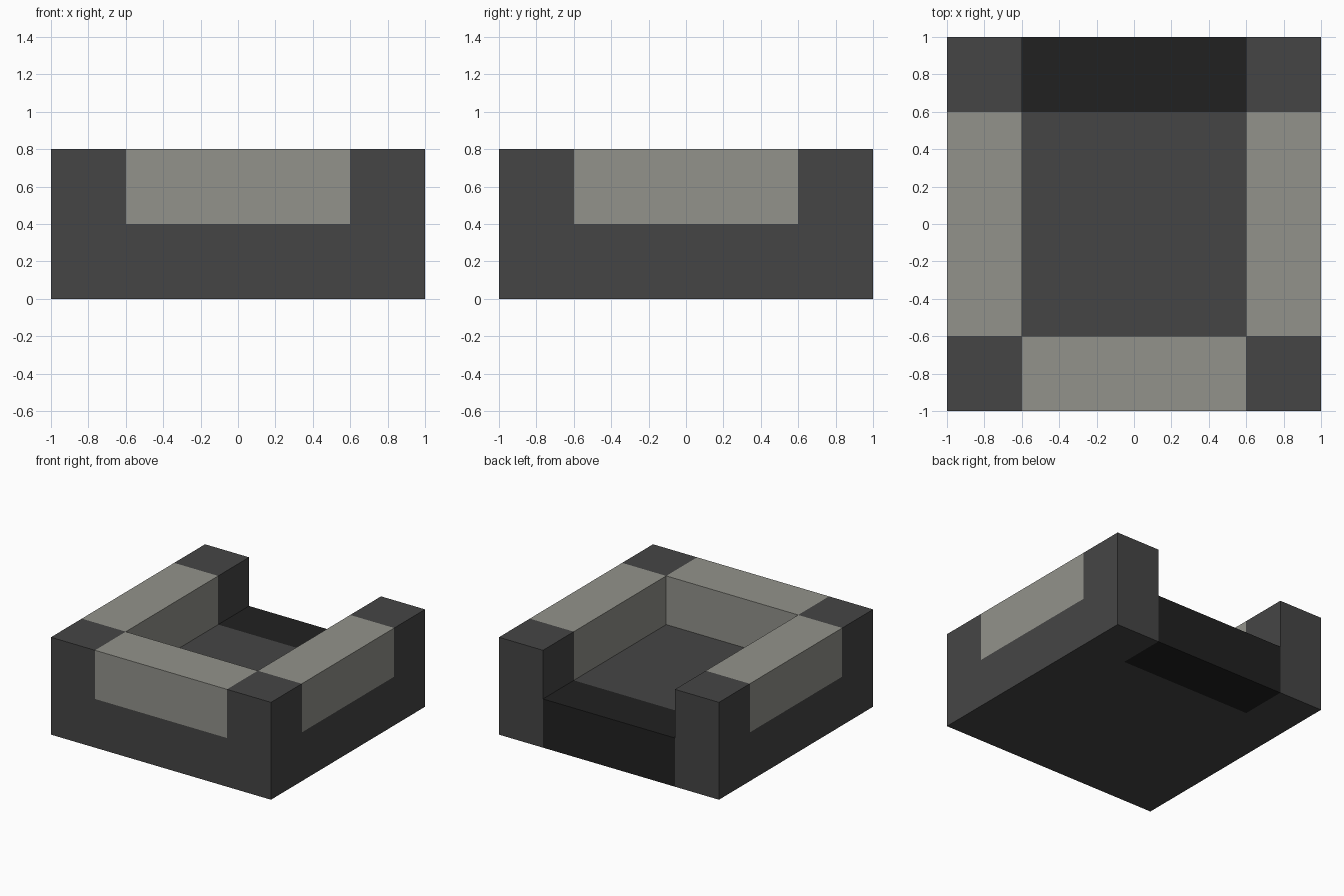
import bpy
import bmesh

cube = bpy.data.objects.get("Cube")
if cube:
    bpy.data.objects.remove(cube, do_unlink=True)

OUT, INN = 1.0, 0.6      # outer and inner half widths
MID, TOP = 0.4, 0.8      # floor height and wall height


def make_material(name, color):
    mat = bpy.data.materials.new(name)
    mat.use_nodes = True
    mat.diffuse_color = (*color, 1)
    bsdf = mat.node_tree.nodes["Principled BSDF"]
    bsdf.inputs["Base Color"].default_value = (*color, 1)
    bsdf.inputs["Roughness"].default_value = 0.9
    return mat


dark = make_material("dark grey", (0.06, 0.06, 0.06))
light = make_material("warm light grey", (0.29, 0.29, 0.26))
black = make_material("near black", (0.015, 0.015, 0.015))


def prism(name, outline, z0, z1, mat):
    """Extrude a flat counter-clockwise outline from z0 to z1."""
    bm = bmesh.new()
    face = bm.faces.new([bm.verts.new((x, y, z0)) for x, y in outline])
    grown = bmesh.ops.extrude_face_region(bm, geom=[face], use_keep_orig=True)
    for v in grown["geom"]:
        if isinstance(v, bmesh.types.BMVert):
            v.co.z = z1
    bmesh.ops.recalc_face_normals(bm, faces=bm.faces)
    mesh = bpy.data.meshes.new(name)
    bm.to_mesh(mesh)
    bm.free()
    mesh.materials.append(mat)
    obj = bpy.data.objects.new(name, mesh)
    bpy.context.collection.objects.link(obj)
    return obj


def box(name, x0, x1, y0, y1, z0, z1, mat):
    return prism(name, [(x0, y0), (x1, y0), (x1, y1), (x0, y1)], z0, z1, mat)


# Slab with a notch at the back, filled by the black sill
prism("base", [(-OUT, -OUT), (OUT, -OUT), (OUT, OUT), (INN, OUT),
               (INN, INN), (-INN, INN), (-INN, OUT), (-OUT, OUT)], 0, MID, dark)
box("back_sill", -INN, INN, INN, OUT, 0, MID, black)

# Corner posts and side walls, mirrored left and right
for side, x0, x1 in (("left", INN, OUT), ("right", -OUT, -INN)):
    box(f"front_{side}_post", x0, x1, -OUT, -INN, MID, TOP, dark)
    box(f"back_{side}_post", x0, x1, INN, OUT, MID, TOP, dark)
    box(f"{side}_wall", x0, x1, -INN, INN, MID, TOP, light)

# Front wall; the back stays open
box("front_wall", -INN, INN, -OUT, -INN, MID, TOP, light)
